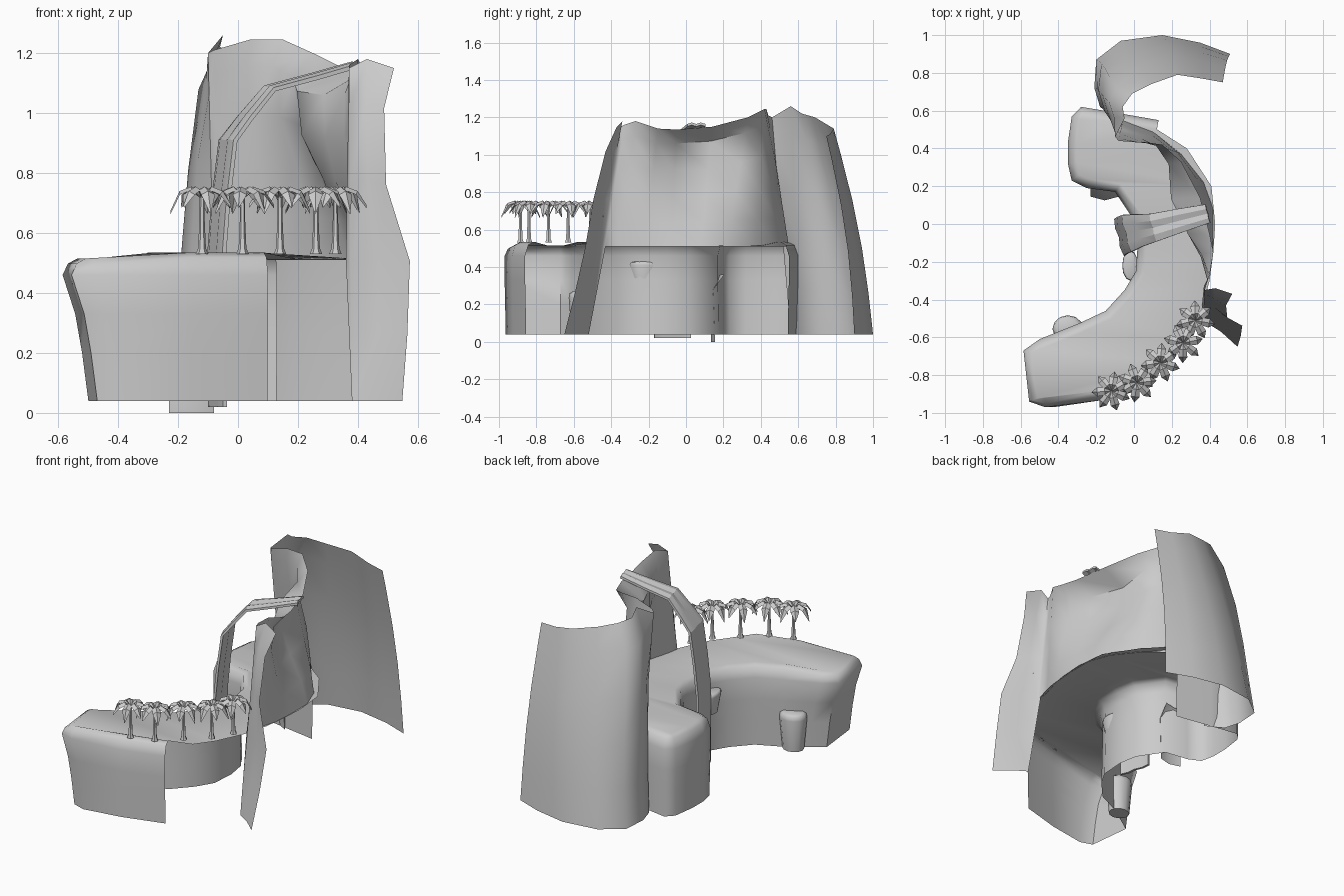
import bpy, bmesh, math
from mathutils import Vector
from mathutils.geometry import tessellate_polygon

if "Cube" in bpy.data.objects:
    bpy.data.objects.remove(bpy.data.objects["Cube"])

stone = bpy.data.materials.new("light_grey")
stone.use_nodes = True
grey = (0.6, 0.6, 0.6, 1)
stone.diffuse_color = grey
stone.node_tree.nodes["Principled BSDF"].inputs["Base Color"].default_value = grey


def finish(bm, name, angle=40):
    """Turn a bmesh into a shaded object with the stone material."""
    mesh = bpy.data.meshes.new(name)
    bm.to_mesh(mesh)
    bm.free()
    obj = bpy.data.objects.new(name, mesh)
    bpy.context.collection.objects.link(obj)
    mesh.materials.append(stone)
    bpy.ops.object.select_all(action='DESELECT')
    obj.select_set(True)
    bpy.context.view_layer.objects.active = obj
    bpy.ops.object.shade_smooth_by_angle(angle=math.radians(angle))
    return obj


def add_grid(bm, rows, closed=False):
    """Skin consecutive rows of points with quads; return the vertex rows."""
    grid = [[bm.verts.new(p) for p in row] for row in rows]
    count = len(rows[0])
    for low, high in zip(grid, grid[1:]):
        for i in range(count if closed else count - 1):
            j = (i + 1) % count
            bm.faces.new((low[i], low[j], high[j], high[i]))
    return grid


# Plateau: walled outline, then an eastern edge that has no wall
walled = [(.1, -.86), (-.15, -.93), (-.47, -.97), (-.555, -.94), (-.585, -.67),
          (-.5, -.61), (-.3, -.53), (-.15, -.46), (-.05, -.35), (.01, -.25),
          (.02, -.1), (0, .02), (-.1, .17), (-.25, .19), (-.33, .23), (-.35, .32),
          (-.35, .43), (-.33, .57), (-.28, .62), (-.1, .59), (.13, .55)]
open_edge = [(.28, .4), (.41, .2), (.43, 0), (.42, -.15), (.4, -.3),
             (.36, -.45), (.28, -.62), (.2, -.73)]


def wall_row(z, inset, tuck):
    row = []
    for i, (x, y) in enumerate(walled):
        a = Vector(walled[max(i - 1, 0)])
        b = Vector(walled[min(i + 1, len(walled) - 1)])
        d = (b - a).normalized()
        shift = tuck if x < -.45 and y < -.5 else 0
        drop = .02 if x < -.45 and z > .5 else 0
        row.append((x + d.y * inset + shift, y - d.x * inset, z - drop))
    return row


bm = bmesh.new()
rows = [wall_row(.535, .05, 0), wall_row(.518, .018, 0), wall_row(.46, 0, 0),
        wall_row(.33, 0, .042), wall_row(.2, .003, .062), wall_row(.04, .006, .08)]
rim = add_grid(bm, rows)[0] + [bm.verts.new((x, y, .512)) for x, y in open_edge]
for corners in tessellate_polygon([[Vector((v.co.x, v.co.y, 0)) for v in rim]]):
    bm.faces.new([rim[k] for k in corners])
bmesh.ops.recalc_face_normals(bm, faces=bm.faces)
if max(bm.faces, key=lambda f: f.calc_center_median().z).normal.z < 0:
    bmesh.ops.reverse_faces(bm, faces=bm.faces)
finish(bm, "plateau", 60)

# Cliff: an S-shaped curtain between a foot rail and a crest rail
foot = [(.51, .9), (.35, .96), (.15, 1), (-.07, .97), (-.2, .87), (-.21, .72),
        (-.18, .62), (-.07, .56), (-.06, .55), (.1, .49), (.25, .37), (.37, .22),
        (.42, .08), (.42, -.08), (.41, -.22), (.37, -.36), (.36, -.43),
        (.38, -.52), (.46, -.57), (.548, -.65)]
crest = [(.47, .75, 1.1), (.36, .77, 1.11), (.23, .79, 1.14), (.09, .74, 1.17),
         (-.01, .69, 1.2), (-.06, .62, 1.22), (-.05, .56, 1.26), (-.1, .46, 1.2),
         (-.08, .44, 1.21), (.04, .43, 1.245), (.15, .42, 1.245), (.25, .33, 1.2),
         (.35, .14, 1.15), (.4, -.05, 1.135), (.42, -.15, 1.14), (.4, -.27, 1.18),
         (.37, -.33, 1.16), (.37, -.35, 1.15), (.43, -.34, 1.18), (.52, -.37, 1.15)]
# Sideways bulges: the northern shoulder, the spring's ledge, the wavy southern end
low_bulge = {4: -.02, 5: -.03, 6: -.02, 11: -.03, 12: -.07, 13: -.06, 18: .02, 19: .045}
high_bulge = {4: -.06, 5: -.06, 6: -.045, 9: -.02, 10: -.05, 11: -.09, 12: -.18,
              13: -.13, 14: -.07, 18: -.01, 19: -.04}
profile = [(0, 0, 0), (.2, .5, 0), (.42, 1, .2), (.65, 0, .9), (.88, 0, .9), (1, 0, 0)]
rows = []
for t, low, high in profile:
    row = []
    for i, (f, c) in enumerate(zip(foot, crest)):
        base = Vector((*f, .51 if 8 <= i <= 16 else .04))
        p = base.lerp(Vector(c), t)
        p.x += low * low_bulge.get(i, 0) + high * high_bulge.get(i, 0)
        if i < 6:
            p.y += .03 * math.sin(math.pi * t)
        elif i > 17:
            p.y -= .03 * high
        row.append(p)
    rows.append(row)
bm = bmesh.new()
add_grid(bm, rows)
finish(bm, "cliff", 60)

# Waterfall: a grooved ribbon arching from the ledge to the ground
path = [(.39, .055, 1.165), (.25, .02, 1.125), (.1, -.02, 1.085), (.02, -.035, .99),
        (-.04, -.05, .91), (-.065, -.06, .7), (-.08, -.07, .5), (-.075, -.075, .02)]
rows = []
for i, p in enumerate(path):
    a, b = Vector(path[max(i - 1, 0)]), Vector(path[min(i + 1, len(path) - 1)])
    along = (b - a).normalized()
    side = Vector((-.25, .97, 0))
    out = side.cross(along).normalized()
    half = .05 + .05 * min(1, i / 4)
    upper = [Vector(p) + side * half * k / 2 + out * (.008 if k % 2 else 0)
             for k in range(-2, 3)]
    lower = [q - out * .014 for q in reversed(upper)]
    rows.append(upper + lower)
bm = bmesh.new()
grid = add_grid(bm, rows, closed=True)
bm.faces.new(grid[0])
bm.faces.new(grid[-1])
bmesh.ops.recalc_face_normals(bm, faces=bm.faces)
finish(bm, "waterfall", 20)

# Rounded rock lips over the cave mouths
for name, spot, size, taper in (
        ("large_cave_rock", (-.35, -.555, .155), (.085, .075, .115), .75),
        ("small_cave_rock", (-.02, -.22, .365), (.045, .085, .065), .6)):
    bm = bmesh.new()
    bmesh.ops.create_cone(bm, cap_ends=True, segments=12, radius1=taper, radius2=1, depth=2)
    lip = [e for e in bm.edges if all(v.co.z > 0 for v in e.verts)]
    bmesh.ops.bevel(bm, geom=lip, offset=.3, segments=2, profile=.5, affect='EDGES')
    for v in bm.verts:
        v.co = Vector(a * b for a, b in zip(v.co, size)) + Vector(spot)
    finish(bm, name, 50)

# Small spout running down the wall under the bend
bm = bmesh.new()
spout = [[(-.23 + .075 * k, .155 + depth - .02 * (k == 1), z) for k in range(3)]
         for z, depth in ((0, 0), (.28, -.01), (.36, .05))]
add_grid(bm, spout)
finish(bm, "cave_spout")


# Palm trees along the open edge
def palm(index, x, y):
    bm = bmesh.new()
    rings = []
    for z, r in ((.53, .021), (.55, .013), (.64, .009), (.73, .008)):
        rings.append([(x + r * math.cos(k * math.pi / 3), y + r * math.sin(k * math.pi / 3), z)
                      for k in range(6)])
    add_grid(bm, rings, closed=True)
    for k in range(7):
        a = k * math.tau / 7 + index * .5
        reach = Vector((math.cos(a), math.sin(a), 0))
        side = Vector((-reach.y, reach.x, 0))
        heart = Vector((x, y, .725))
        droop = .02 * (k % 2)
        ridge = [(0, 0), (.035, .03), (.075, .015), (.105, -.03 - droop)]
        width = [.004, .02, .024, .001]
        rows = [[heart + reach * r + Vector((0, 0, z - .012 * abs(s))) + side * w * s
                 for s in (-1, 0, 1)] for (r, z), w in zip(ridge, width)]
        add_grid(bm, rows[::-1])
    finish(bm, f"palm_{index}", 30)


for index, spot in enumerate([(-.12, -.885), (.015, -.84), (.14, -.735), (.26, -.63), (.325, -.51)]):
    palm(index + 1, *spot)
